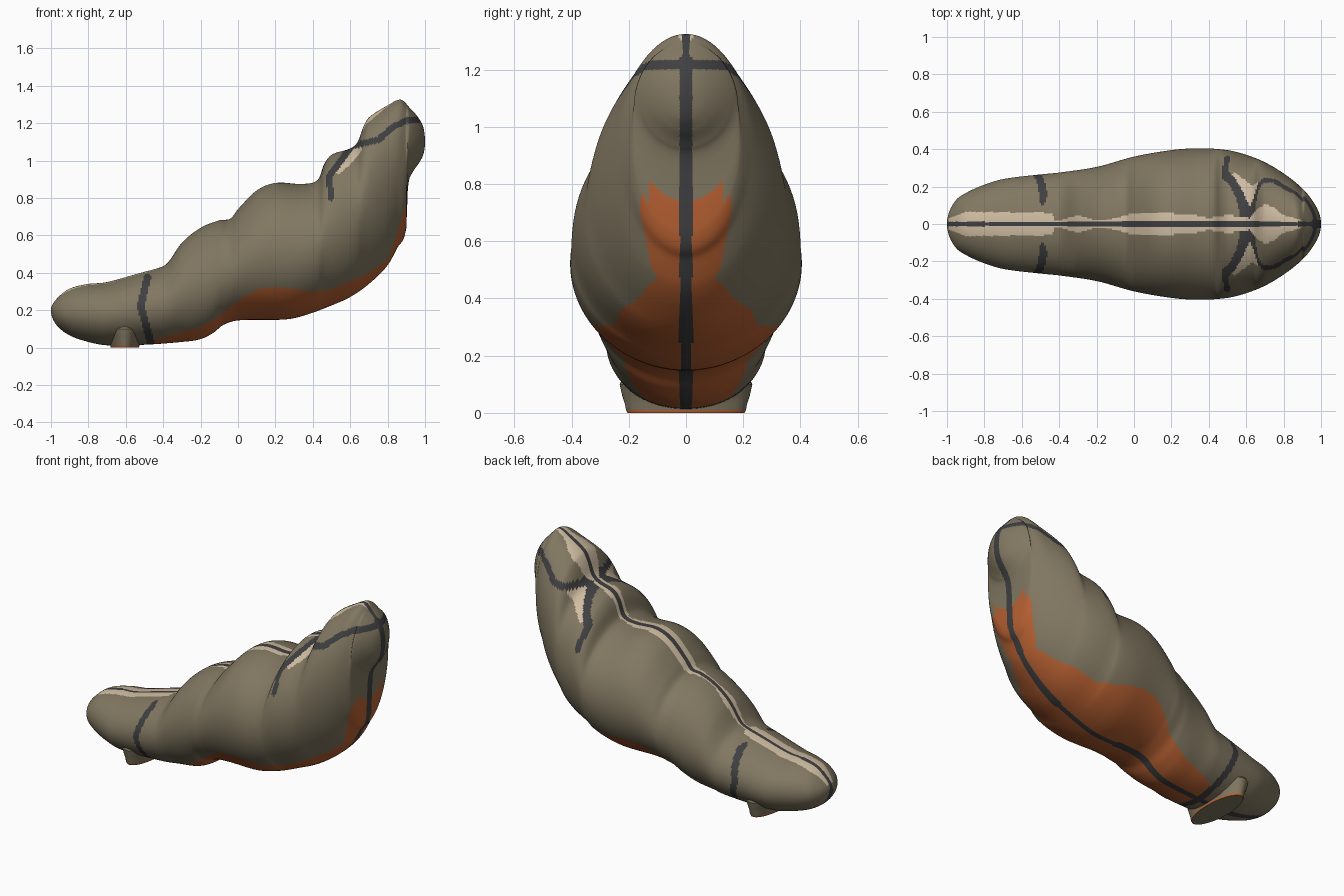
import bpy
import bmesh
import math
from mathutils import Vector
from mathutils.geometry import intersect_point_line

default_cube = bpy.data.objects.get("Cube")
if default_cube:
    bpy.data.objects.remove(default_cube)


def make_material(name, colour):
    mat = bpy.data.materials.new(name)
    mat.use_nodes = True
    mat.diffuse_color = (*colour, 1)
    mat.node_tree.nodes["Principled BSDF"].inputs["Base Color"].default_value = (*colour, 1)
    return mat


MATERIALS = [
    make_material("olive", (0.22, 0.185, 0.12)),
    make_material("rust orange", (0.48, 0.12, 0.032)),
    make_material("charcoal", (0.05, 0.05, 0.053)),
    make_material("cream", (0.63, 0.51, 0.36)),
]
OLIVE, ORANGE, CHARCOAL, CREAM = range(len(MATERIALS))

# Silhouette curves along the body: (x, value)
BACK = [(-1, .2), (-.97, .26), (-.9, .315), (-.8, .34), (-.7, .35), (-.5, .405),
        (-.4, .435), (-.37, .46), (-.3, .56), (-.2, .64), (-.1, .68), (-.04, .69),
        (0, .74), (.1, .84), (.2, .88), (.35, .875), (.43, .9), (.46, .98), (.5, 1.03),
        (.6, 1.065), (.64, 1.1), (.67, 1.18), (.7, 1.23), (.8, 1.295), (.87, 1.325),
        (.92, 1.28), (.97, 1.22), (.99, 1.18), (1, 1.1)]
BELLY = [(-1, .2), (-.97, .12), (-.9, .065), (-.8, .03), (-.7, .012), (-.5, .015),
         (-.3, .03), (-.2, .045), (-.13, .08), (-.08, .12), (0, .145), (.25, .15),
         (.35, .17), (.5, .225), (.6, .27), (.7, .34), (.8, .44), (.85, .53),
         (.9, .64), (.908, .85), (.93, .93), (.97, .99), (.99, 1.03), (1, 1.1)]
WIDTH = [(-1, 0), (-.95, .13), (-.9, .165), (-.8, .21), (-.7, .24), (-.5, .265),
         (-.4, .275), (-.2, .305), (0, .36), (.2, .395), (.35, .405), (.5, .395),
         (.6, .37), (.7, .33), (.8, .27), (.9, .19), (.97, .1), (1, 0)]
# Upper edge of the orange belly, and half width of the cream back stripe
BELLY_EDGE = [(-.5, .02), (-.45, .04), (-.2, .11), (-.1, .17), (0, .25), (.1, .31),
              (.2, .325), (.4, .3), (.5, .31), (.7, .4), (.8, .47), (.83, .55),
              (.87, .67), (.9, .77), (.95, .8)]
CREAM_EDGE = [(-.99, .03), (-.9, .065), (-.44, .06), (-.42, .015), (-.3, .045),
              (-.2, .02), (-.1, .03), (0, .06), (.3, .055), (.4, .03), (.5, .05),
              (.62, .03), (.66, .08), (.7, .105), (.75, .09), (.79, .05), (.9, .02)]
# Side markings drawn as (x, z) paths
TAIL_BAND = [(-.485, .375), (-.52, .22), (-.465, .02)]
CHEEK_BAND = [(.495, .8), (.49, .92), (.535, .98), (.61, 1.08), (.75, 1.11),
              (.83, 1.18), (.9, 1.215), (1, 1.22)]
CHEEK_FLASH = [(.53, .95), (.58, .99), (.64, 1.06)]


def linear(points, x):
    for (x0, v0), (x1, v1) in zip(points, points[1:]):
        if x0 <= x <= x1:
            return v0 + (v1 - v0) * (x - x0) / (x1 - x0)
    return None


def smooth_curve(points):
    """Smooth interpolation over the angle whose negative cosine is x."""
    ts = [math.acos(-x) for x, _ in points]
    vs = [v for _, v in points]
    last = len(ts) - 1

    def slope(i):
        a, b = max(i - 1, 0), min(i + 1, last)
        return (vs[b] - vs[a]) / (ts[b] - ts[a])

    def value(t):
        i = next((k for k in range(last) if t <= ts[k + 1]), last - 1)
        d = ts[i + 1] - ts[i]
        u = (t - ts[i]) / d
        ease = u * u * (3 - 2 * u)
        bend = u * (1 - u) * d * ((1 - u) * slope(i) - u * slope(i + 1))
        return vs[i] + (vs[i + 1] - vs[i]) * ease + bend
    return value


def near_path(x, z, path, reach):
    p = Vector((x, z, 0))
    for a, b in zip(path, path[1:]):
        if not (min(a[0], b[0]) - reach < x < max(a[0], b[0]) + reach):
            continue
        a, b = Vector((*a, 0)), Vector((*b, 0))
        u = min(max(intersect_point_line(p, a, b)[1], 0), 1)
        if (p - a.lerp(b, u)).length < reach:
            return True
    return False


def body_colour(centre, on_top):
    x, y, z = centre
    y = abs(y)
    # Centre seam
    if y < (.012 if on_top else .022):
        return CHARCOAL
    # Cream back stripe and crown patch
    stripe = linear(CREAM_EDGE, x) if on_top else None
    if stripe and y < stripe:
        return CREAM
    # Side bands
    if near_path(x, z, TAIL_BAND, .02) or near_path(x, z, CHEEK_BAND, .017):
        return CHARCOAL
    if near_path(x, z, CHEEK_FLASH, .022):
        return CREAM
    # Belly
    edge = linear(BELLY_EDGE, x)
    return ORANGE if edge and z < edge else OLIVE


def loft(name, rings, start, end, colour):
    """Skin closed rings, close the ends with fans and colour by a rule."""
    bm = bmesh.new()
    loops = [[bm.verts.new(p) for p in ring] for ring in rings]
    tips = bm.verts.new(start), bm.verts.new(end)
    n = len(loops[0])
    for j in range(n):
        k = (j + 1) % n
        bm.faces.new((tips[0], loops[0][j], loops[0][k]))
        bm.faces.new((tips[1], loops[-1][k], loops[-1][j]))
        for a, b in zip(loops, loops[1:]):
            bm.faces.new((a[j], b[j], b[k], a[k]))
    bmesh.ops.recalc_face_normals(bm, faces=bm.faces[:])
    for face in bm.faces:
        face.smooth = True
        face.material_index = colour(face)
    mesh = bpy.data.meshes.new(name)
    bm.to_mesh(mesh)
    bm.free()
    for mat in MATERIALS:
        mesh.materials.append(mat)
    obj = bpy.data.objects.new(name, mesh)
    bpy.context.collection.objects.link(obj)
    return obj


# Body: elliptical sections between the back and belly curves
back, belly, width = map(smooth_curve, (BACK, BELLY, WIDTH))
RINGS, SIDES = 320, 220
body_rings = []
for i in range(1, RINGS):
    t = math.pi * i / RINGS
    top, bottom, half = back(t), belly(t), width(t)
    ring = []
    for j in range(SIDES):
        a = math.tau * (j + .5) / SIDES
        ring.append((-math.cos(t), half * math.sin(a),
                     (top + bottom) / 2 + (top - bottom) / 2 * math.cos(a)))
    body_rings.append(ring)


def paint_body(face):
    c = face.calc_center_median()
    t = math.acos(max(-1, min(1, -c.x)))
    return body_colour(c, c.z > (back(t) + belly(t)) / 2 and c.x < .95)


loft("body", body_rings, (-1, 0, .2), (1, 0, 1.1), paint_body)

# Foot: flared oval pedestal with a flat sole
FOOT_X = -.605
FOOT_PROFILE = [(.075, .205, 0), (.078, .21, .01), (.08, .213, .03), (.09, .223, .06),
                (.11, .232, .1), (.07, .2, .16)]
foot_rings = [[(FOOT_X + rx * math.cos(math.tau * j / 64), ry * math.sin(math.tau * j / 64), z)
               for j in range(64)] for rx, ry, z in FOOT_PROFILE]


def paint_foot(face):
    z = face.calc_center_median().z
    return ORANGE if 0 < z < .01 else OLIVE


foot = loft("foot", foot_rings, (FOOT_X, 0, 0), (FOOT_X, 0, .16), paint_foot)
bpy.ops.object.select_all(action="DESELECT")
foot.select_set(True)
bpy.context.view_layer.objects.active = foot
bpy.ops.object.shade_smooth_by_angle(angle=math.radians(40))
